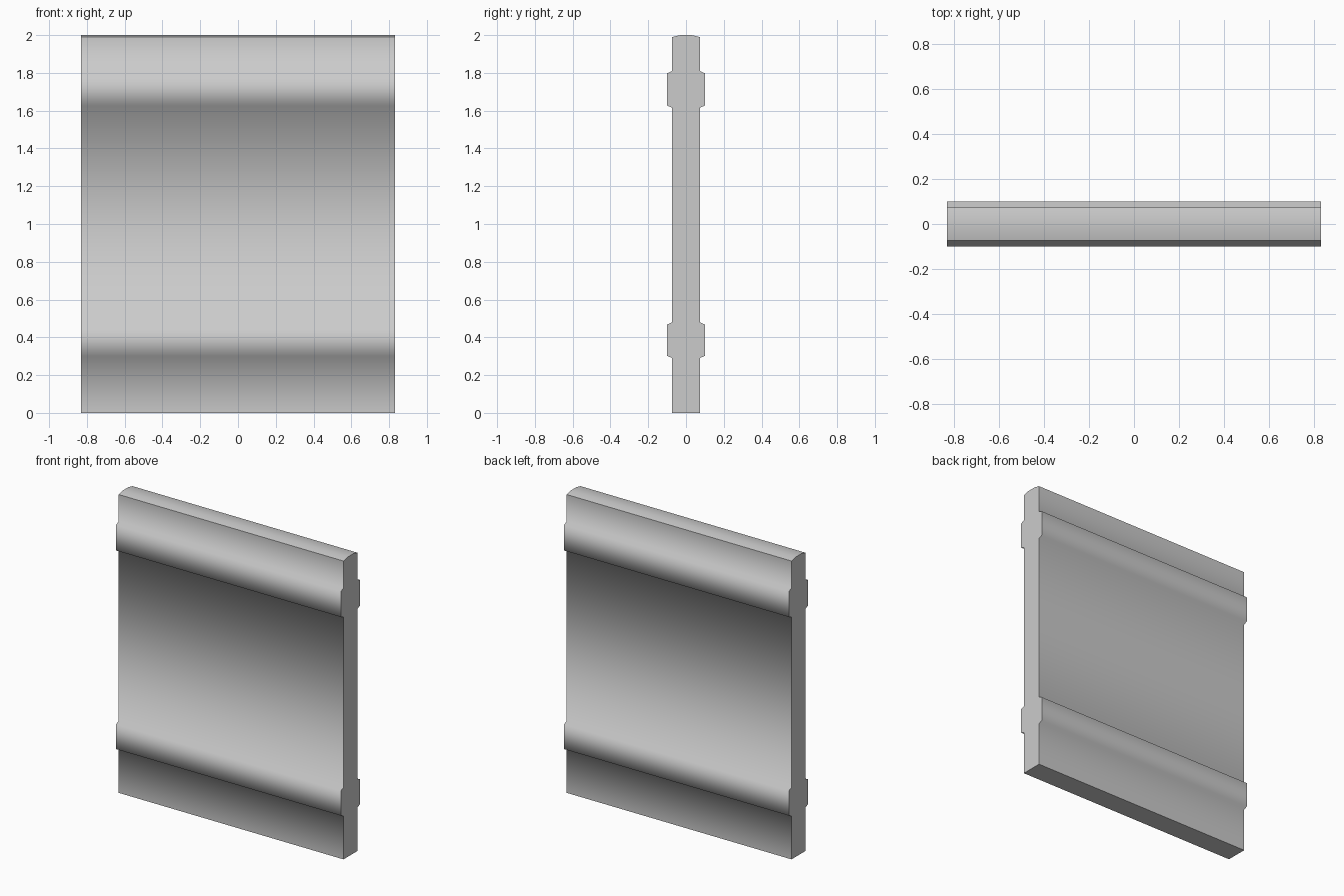
import bpy
import bmesh
import math

cube = bpy.data.objects.get("Cube")
if cube:
    bpy.data.objects.remove(cube, do_unlink=True)

HALF_WIDTH = 0.83
FACE, RAIL = 0.073, 0.1      # half thickness of the panel and of its raised rails
CHAMFER = 0.012
RAILS = [(0.29, 0.48), (1.615, 1.81)]

# Plain grey material
grey = bpy.data.materials.new("plain grey")
grey.use_nodes = True
colour = (0.6, 0.6, 0.6, 1)
grey.diffuse_color = colour
grey.node_tree.nodes["Principled BSDF"].inputs["Base Color"].default_value = colour

# Half cross-section from the bottom up, with two rails and a crowned top
side = [(FACE, 0)]
for low, high in RAILS:
    side += [(FACE, low), (RAIL, low + CHAMFER), (RAIL, high - CHAMFER), (FACE, high)]
side += [(FACE, 1.99), (FACE * 0.4, 2)]
profile = side + [(-y, z) for y, z in reversed(side)]

# Sweep the cross-section along the width
bm = bmesh.new()
ring = [bm.verts.new((-HALF_WIDTH, y, z)) for y, z in profile]
end = bm.faces.new(ring)
swept = bmesh.ops.extrude_face_region(bm, geom=[end], use_keep_orig=True)
moved = [v for v in swept["geom"] if isinstance(v, bmesh.types.BMVert)]
bmesh.ops.translate(bm, verts=moved, vec=(2 * HALF_WIDTH, 0, 0))
bmesh.ops.recalc_face_normals(bm, faces=bm.faces)

mesh = bpy.data.meshes.new("railed_panel")
bm.to_mesh(mesh)
bm.free()
mesh.materials.append(grey)
panel = bpy.data.objects.new("railed_panel", mesh)
bpy.context.collection.objects.link(panel)

# Soft shading over the rails, crisp outer edges
bpy.ops.object.select_all(action="DESELECT")
panel.select_set(True)
bpy.context.view_layer.objects.active = panel
bpy.ops.object.shade_smooth_by_angle(angle=math.radians(75))
